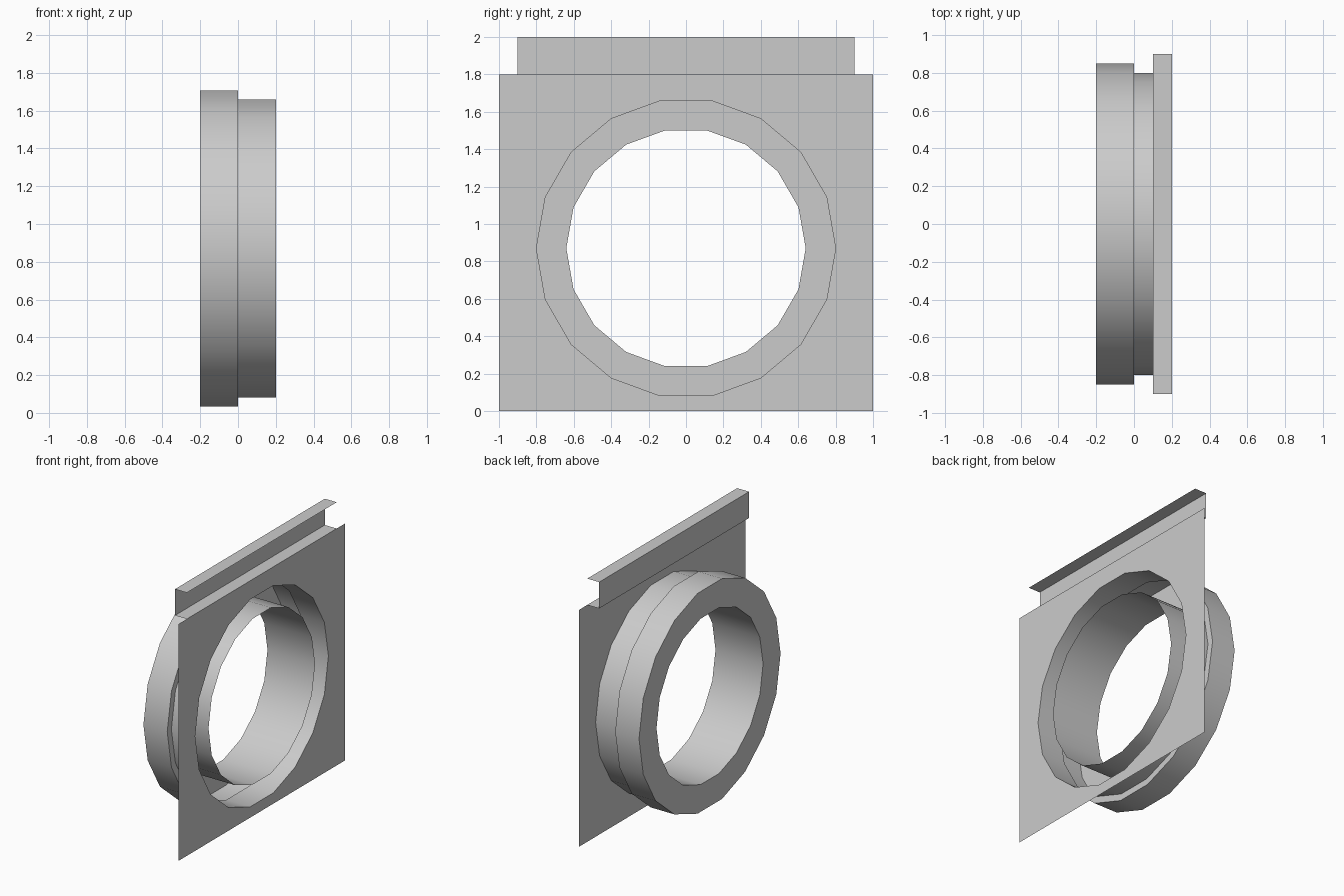
import bpy, bmesh, math

if "Cube" in bpy.data.objects:
    bpy.data.objects.remove(bpy.data.objects["Cube"])

SIDES, CZ = 18, 0.87


def circle(bm, x, r):
    return [bm.verts.new((x, r * math.cos(2 * math.pi * i / SIDES),
                          CZ + r * math.sin(2 * math.pi * i / SIDES))) for i in range(SIDES)]


def finish(name, bm):
    me = bpy.data.meshes.new(name)
    bm.to_mesh(me)
    bm.free()
    ob = bpy.data.objects.new(name, me)
    bpy.context.collection.objects.link(ob)
    return ob


def smooth(ob):
    bpy.ops.object.select_all(action='DESELECT')
    bpy.context.view_layer.objects.active = ob
    ob.select_set(True)
    bpy.ops.object.shade_smooth_by_angle(angle=math.radians(30))


# stepped round collar: inner sleeve, back face, rim, step, neck, open groove
bm = bmesh.new()
profile = [(0.2, 0.64), (-0.2, 0.64), (-0.2, 0.85), (0, 0.85), (0, 0.8), (0.2, 0.8)]
rings = [circle(bm, x, r) for x, r in profile]
for a, b in zip(rings, rings[1:]):
    for i in range(SIDES):
        j = (i + 1) % SIDES
        bm.faces.new((a[i], b[i], b[j], a[j]))
bmesh.ops.recalc_face_normals(bm, faces=bm.faces[:])
smooth(finish("collar", bm))

# thin square plate with round hole
bm = bmesh.new()
hole = circle(bm, 0.2, 0.8)
corners = [bm.verts.new((0.2, y, z)) for y, z in ((-1, 0), (1, 0), (1, 1.8), (-1, 1.8))]
edges = [bm.edges.new((loop[i - 1], loop[i])) for loop in (hole, corners) for i in range(len(loop))]
bmesh.ops.triangle_fill(bm, edges=edges, use_beauty=True, normal=(1, 0, 0))
finish("plate", bm)

# folded hanging lip along the top: ledge, upright, top flange
bm = bmesh.new()
path = [(0.2, 1.8), (0.1, 1.8), (0.1, 2.0), (0.2, 2.0)]
rows = [[bm.verts.new((x, y, z)) for y in (-0.9, 0.9)] for x, z in path]
for a, b in zip(rows, rows[1:]):
    bm.faces.new((a[0], a[1], b[1], b[0]))
finish("top_lip", bm)
